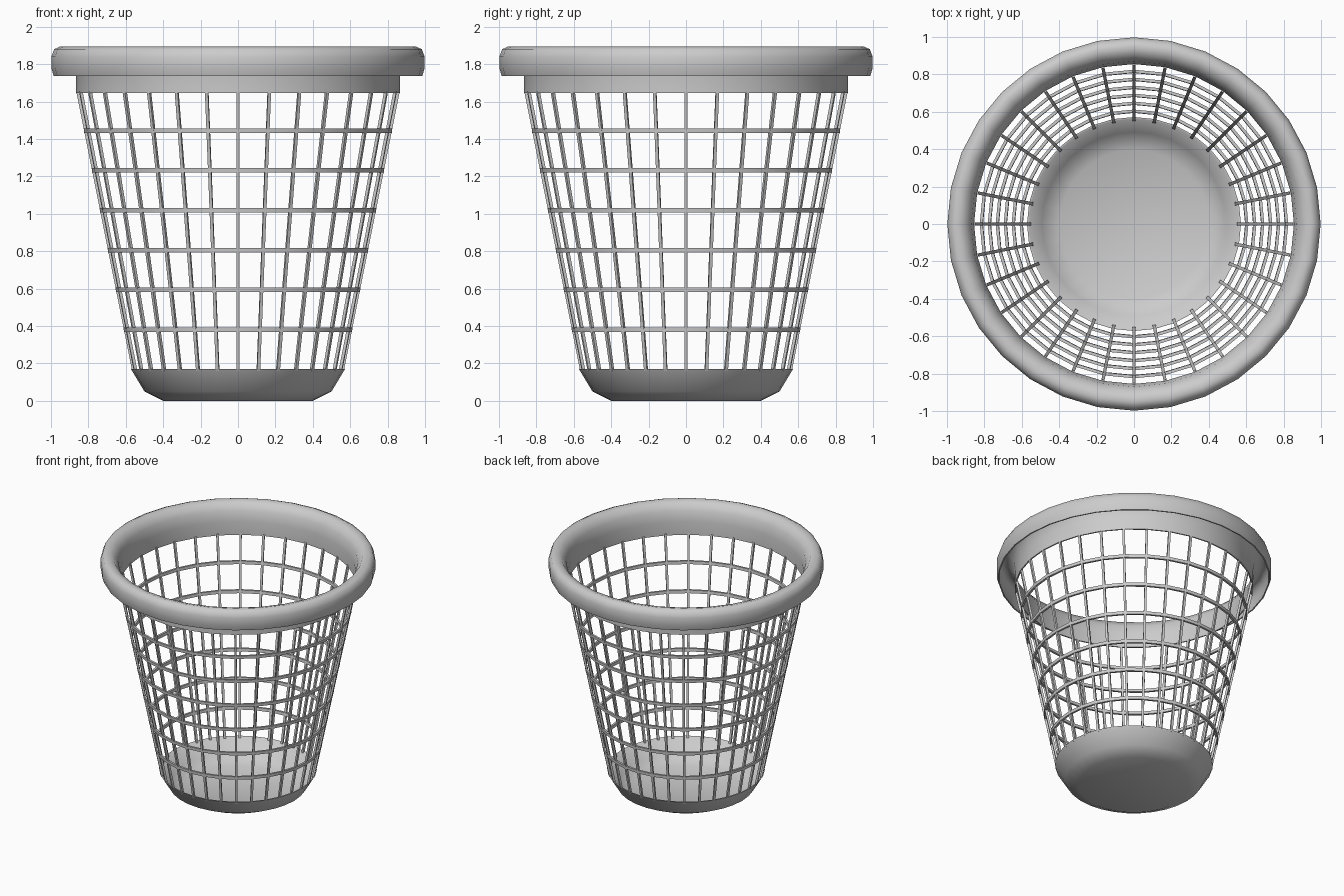
import bpy
import bmesh
import math
from mathutils import Vector, Matrix

SIDES = 32

cube = bpy.data.objects.get("Cube")
if cube:
    bpy.data.objects.remove(cube, do_unlink=True)

# Single grey plastic
plastic = bpy.data.materials.new("grey_plastic")
plastic.use_nodes = True
GREY = (0.6, 0.6, 0.6, 1)
plastic.diffuse_color = GREY
plastic.node_tree.nodes["Principled BSDF"].inputs["Base Color"].default_value = GREY


def finish(name, bm, smooth_angle=None):
    bmesh.ops.remove_doubles(bm, verts=bm.verts, dist=0.0005)
    bmesh.ops.recalc_face_normals(bm, faces=bm.faces)
    mesh = bpy.data.meshes.new(name)
    bm.to_mesh(mesh)
    bm.free()
    mesh.materials.append(plastic)
    obj = bpy.data.objects.new(name, mesh)
    bpy.context.collection.objects.link(obj)
    if smooth_angle:
        bpy.ops.object.select_all(action='DESELECT')
        obj.select_set(True)
        bpy.context.view_layer.objects.active = obj
        bpy.ops.object.shade_smooth_by_angle(angle=math.radians(smooth_angle))
    return obj


def lathe(name, profile, smooth_angle):
    """Spin a closed (radius, height) outline around the vertical axis."""
    bm = bmesh.new()
    verts = [bm.verts.new((r, 0, z)) for r, z in profile]
    edges = [bm.edges.new((a, b)) for a, b in zip(verts, verts[1:] + verts[:1])]
    bmesh.ops.spin(bm, geom=verts + edges, cent=(0, 0, 0), axis=(0, 0, 1),
                   angle=math.tau, steps=SIDES, use_merge=True)
    return finish(name, bm, smooth_angle)


def wall_radius(z):
    return 0.568 + (z - 0.17) * 0.2


# Solid bowl at the bottom
lathe("base_bowl", [(0, 0), (0.4, 0), (0.5, 0.05), (0.572, 0.17),
                    (0.562, 0.17), (0.492, 0.058), (0.396, 0.01), (0, 0.01)], 60)

# Collar that rolls over into a hollow overhanging rim
lathe("collar_and_rim", [
    (0.865, 1.645), (0.865, 1.75), (0.878, 1.82), (0.91, 1.87), (0.947, 1.885),
    (0.973, 1.87), (0.988, 1.83), (0.988, 1.78), (0.976, 1.738),
    (0.986, 1.738), (0.998, 1.78), (0.998, 1.84), (0.983, 1.88), (0.95, 1.895),
    (0.905, 1.882), (0.87, 1.83), (0.855, 1.75), (0.855, 1.645)], 60)

# Horizontal hoops of the lattice
for i in range(6):
    z = 0.38 + i * 0.213
    r = wall_radius(z)
    lathe(f"hoop_{i + 1}", [(r - 0.016, z - 0.012), (r, z - 0.012),
                            (r + 0.002, z + 0.012), (r - 0.014, z + 0.012)], 40)

# Slanted upright ribs
bm = bmesh.new()
low, high = 0.16, 1.655
start = Vector((wall_radius(low) - 0.008, 0, low))
end = Vector((wall_radius(high) - 0.008, 0, high))
lean = math.atan2(end.x - start.x, end.z - start.z)
size = Matrix.Diagonal((0.016, 0.017, (end - start).length, 1))
for i in range(SIDES):
    turn = Matrix.Rotation(math.tau * i / SIDES, 4, 'Z')
    place = Matrix.Translation((start + end) / 2) @ Matrix.Rotation(lean, 4, 'Y')
    bmesh.ops.create_cube(bm, size=1, matrix=turn @ place @ size)
finish("upright_ribs", bm)
